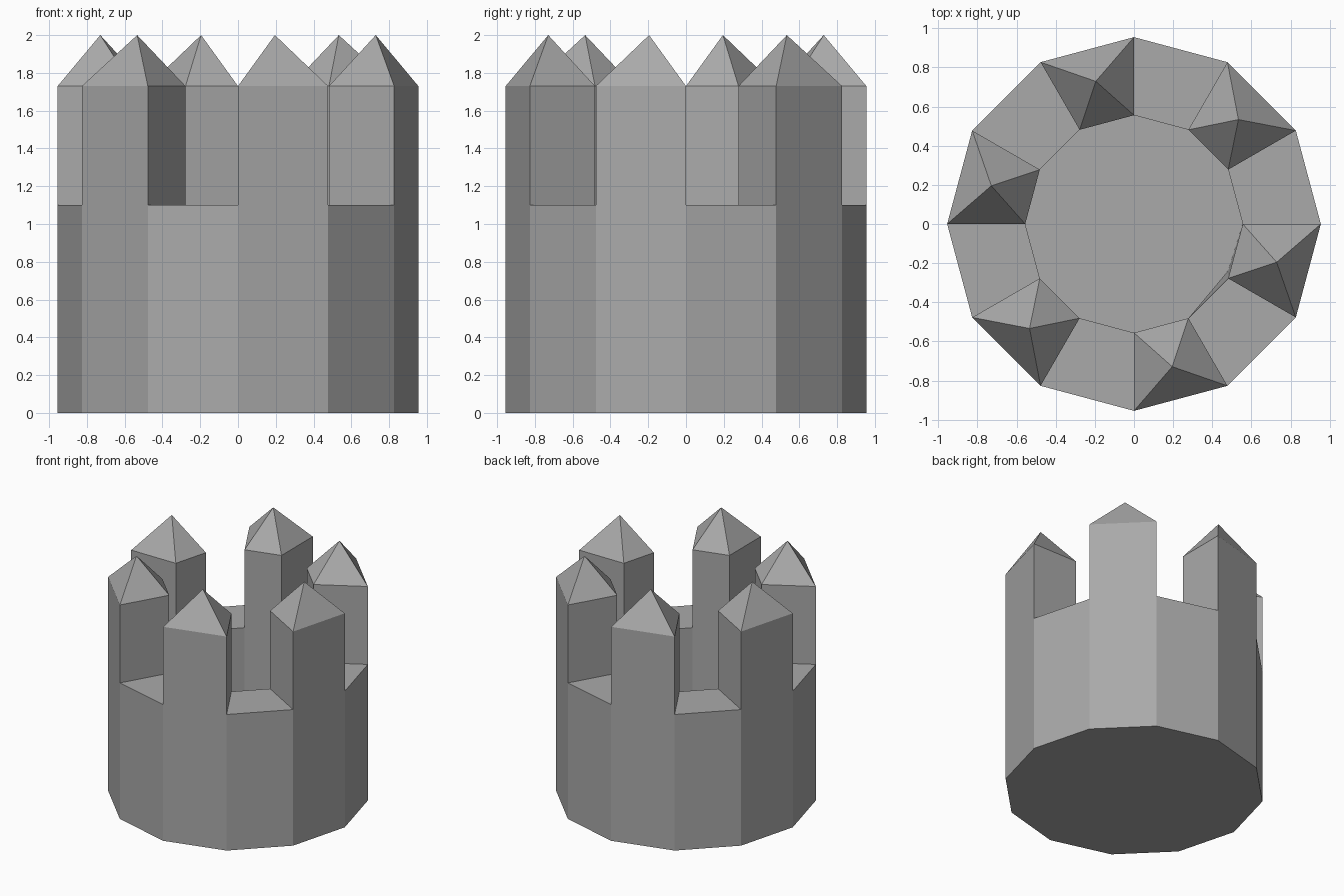
import bpy
import bmesh
from math import cos, sin, radians
from mathutils import Vector

if "Cube" in bpy.data.objects:
    bpy.data.objects.remove(bpy.data.objects["Cube"], do_unlink=True)

SIDES = 12
OUTER, INNER = 0.955, 0.556
FLOOR, WALL_TOP, MERLON_TOP, PEAK = 0.12, 1.10, 1.73, 2.0

# Stone colour
stone = bpy.data.materials.new("grey stone")
stone.use_nodes = True
colour = (0.4, 0.4, 0.4, 1.0)
stone.diffuse_color = colour
stone.node_tree.nodes["Principled BSDF"].inputs["Base Color"].default_value = colour

bm = bmesh.new()


def ring(radius, z):
    angles = [radians(360 / SIDES * i) for i in range(SIDES)]
    return [bm.verts.new((radius * cos(a), radius * sin(a), z)) for a in angles]


def bridge(a, b):
    return [bm.faces.new((a[i], a[(i + 1) % SIDES], b[(i + 1) % SIDES], b[i]))
            for i in range(SIDES)]


# Hollow round wall with a closed base and a sunken floor
base = ring(OUTER, 0)
rim_out = ring(OUTER, WALL_TOP)
rim_in = ring(INNER, WALL_TOP)
floor = ring(INNER, FLOOR)
bm.faces.new(base[::-1])
bridge(base, rim_out)
rim = bridge(rim_out, rim_in)
bridge(rim_in, floor)
bm.faces.new(floor)
floor[-1].co.y += 0.04  # slightly uneven corner of the floor

# Merlons: every other rim face is raised and given a pyramid cap
raised = bmesh.ops.extrude_face_region
for face in rim[1::2]:
    result = raised(bm, geom=[face])["geom"]
    for v in (g for g in result if isinstance(g, bmesh.types.BMVert)):
        v.co.z = MERLON_TOP
    cap = next(g for g in result if isinstance(g, bmesh.types.BMFace))
    bmesh.ops.delete(bm, geom=[face] if face.is_valid else [], context="FACES_ONLY")
    tip = bmesh.ops.poke(bm, faces=[cap])["verts"][0]
    tip.co += Vector((0, 0, PEAK - MERLON_TOP))

bmesh.ops.recalc_face_normals(bm, faces=bm.faces)
mesh = bpy.data.meshes.new("battlement_tower")
bm.to_mesh(mesh)
bm.free()
mesh.materials.append(stone)
tower = bpy.data.objects.new("battlement_tower", mesh)
bpy.context.collection.objects.link(tower)
